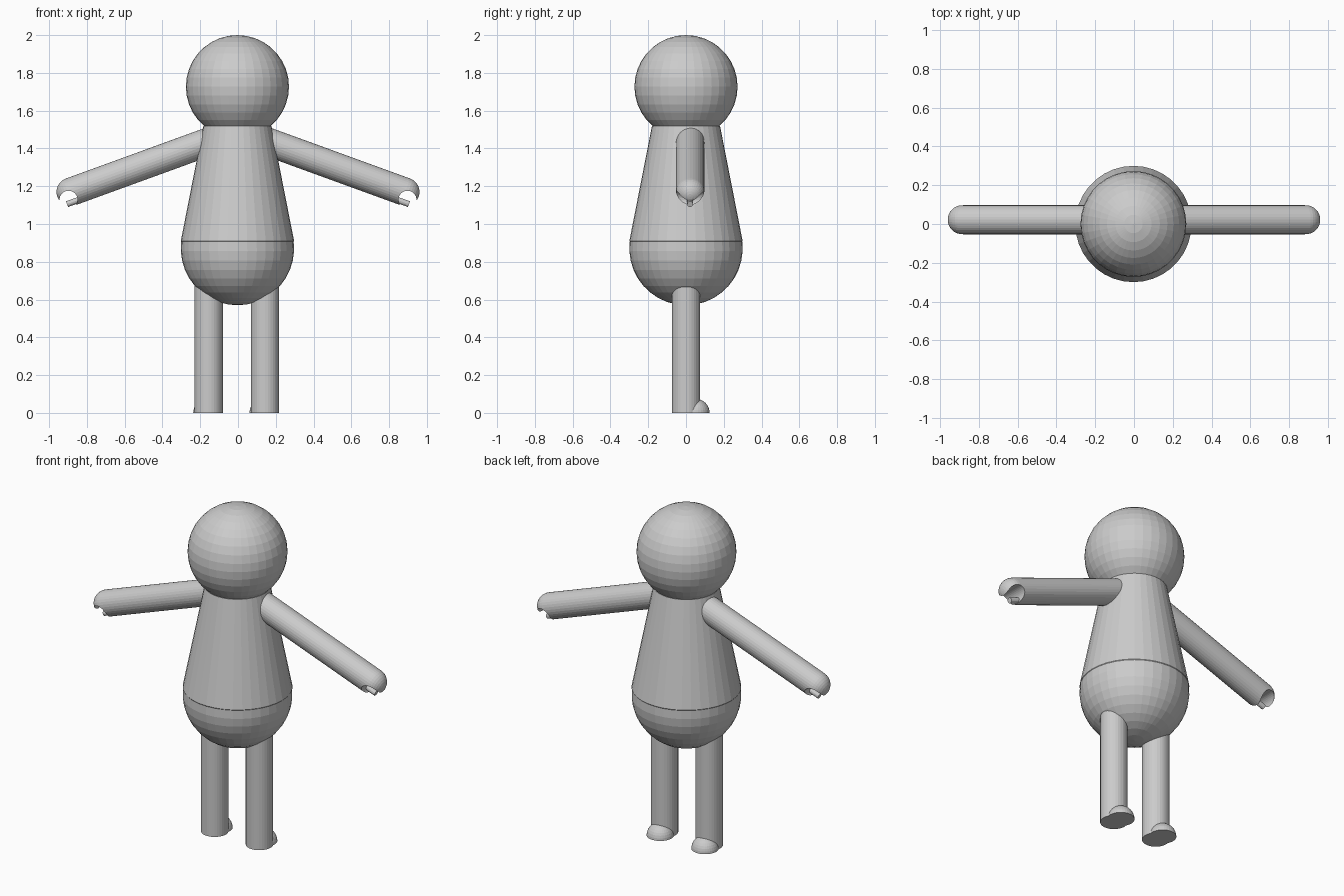
import bpy, bmesh
from math import sin, cos, pi, radians
from mathutils import Matrix

if "Cube" in bpy.data.objects:
    bpy.data.objects.remove(bpy.data.objects["Cube"])

OX = -0.003  # body sits a hair left of the arm centre


def lathe(name, profile, matrix=Matrix(), steps=36):
    """Closed solid of revolution about z from (radius, z) points."""
    bm = bmesh.new()
    vs = [bm.verts.new((r, 0, z)) for r, z in profile]
    es = [bm.edges.new(p) for p in zip(vs, vs[1:])]
    bmesh.ops.spin(bm, geom=vs + es, axis=(0, 0, 1), cent=(0, 0, 0),
                   angle=2 * pi, steps=steps)
    bmesh.ops.remove_doubles(bm, verts=bm.verts[:], dist=1e-5)
    bmesh.ops.recalc_face_normals(bm, faces=bm.faces[:])
    bm.transform(matrix)
    me = bpy.data.meshes.new(name)
    bm.to_mesh(me)
    bm.free()
    ob = bpy.data.objects.new(name, me)
    bpy.context.collection.objects.link(ob)
    return ob


def arc(r, zc, a0, a1, n):
    """Profile arc from latitude a0 to a1 (degrees)."""
    out = []
    for i in range(n + 1):
        a = radians(a0 + (a1 - a0) * i / n)
        out.append((max(0.0, r * cos(a)) if abs(cos(a)) > 1e-6 else 0.0, zc + r * sin(a)))
    return out


def rod(r, z0, z1):
    return [(0, z0), (r, z0), (r, z1), (0, z1)]


# head and pear-shaped body
lathe("head", arc(0.273, 1.727, -90, 90, 18), Matrix.Translation((OX, 0, 0)))
lathe("body", [(0, 1.52), (0.18, 1.52), (0.3, 0.91)] + arc(0.3, 0.87, 7, -90, 10),
      Matrix.Translation((OX, 0, 0)))

HX, HY, HZ, R = 0.886, 0.022, 1.17, 0.075   # hand centre, arm radius
LENGTH = 0.82
for side, s in (("left", -1), ("right", 1)):
    # arm: capsule sloping 20 degrees down, with a gripping notch in the hand
    along = Matrix.Translation((s * HX, HY, HZ)) @ Matrix.Rotation(s * radians(110), 4, 'Y')
    arm = lathe(side + "_arm", [(0, -LENGTH), (R, -LENGTH)] + arc(R, 0, 0, 90, 8), along, 32)
    notch = lathe(side + "_notch_cutter", rod(0.048, -0.2, 0.2),
                  Matrix.Translation((s * 0.897, HY, 1.128)) @ Matrix.Rotation(pi / 2, 4, 'X'), 32)
    notch.hide_render = True
    notch.hide_set(True)
    mod = arm.modifiers.new("notch", 'BOOLEAN')
    mod.operation = 'DIFFERENCE'
    mod.solver = 'EXACT'
    mod.object = notch

    # thumb: short peg continuing the underside of the arm
    peg = Matrix.Translation((s * 0.905, HY, 1.105)) @ Matrix.Rotation(s * radians(110), 4, 'Y')
    lathe(side + "_thumb", rod(0.016, -0.09, 0), peg, 12)

    # leg and half-dome foot
    lx = s * 0.149 - 0.006
    lathe(side + "_leg", rod(R, 0, 0.72), Matrix.Translation((lx, 0, 0)), 32)
    lathe(side + "_foot", [(0, 0)] + arc(R, 0, 0, 90, 8),
          Matrix.Translation((lx - 0.007, 0.05, 0)), 32)
